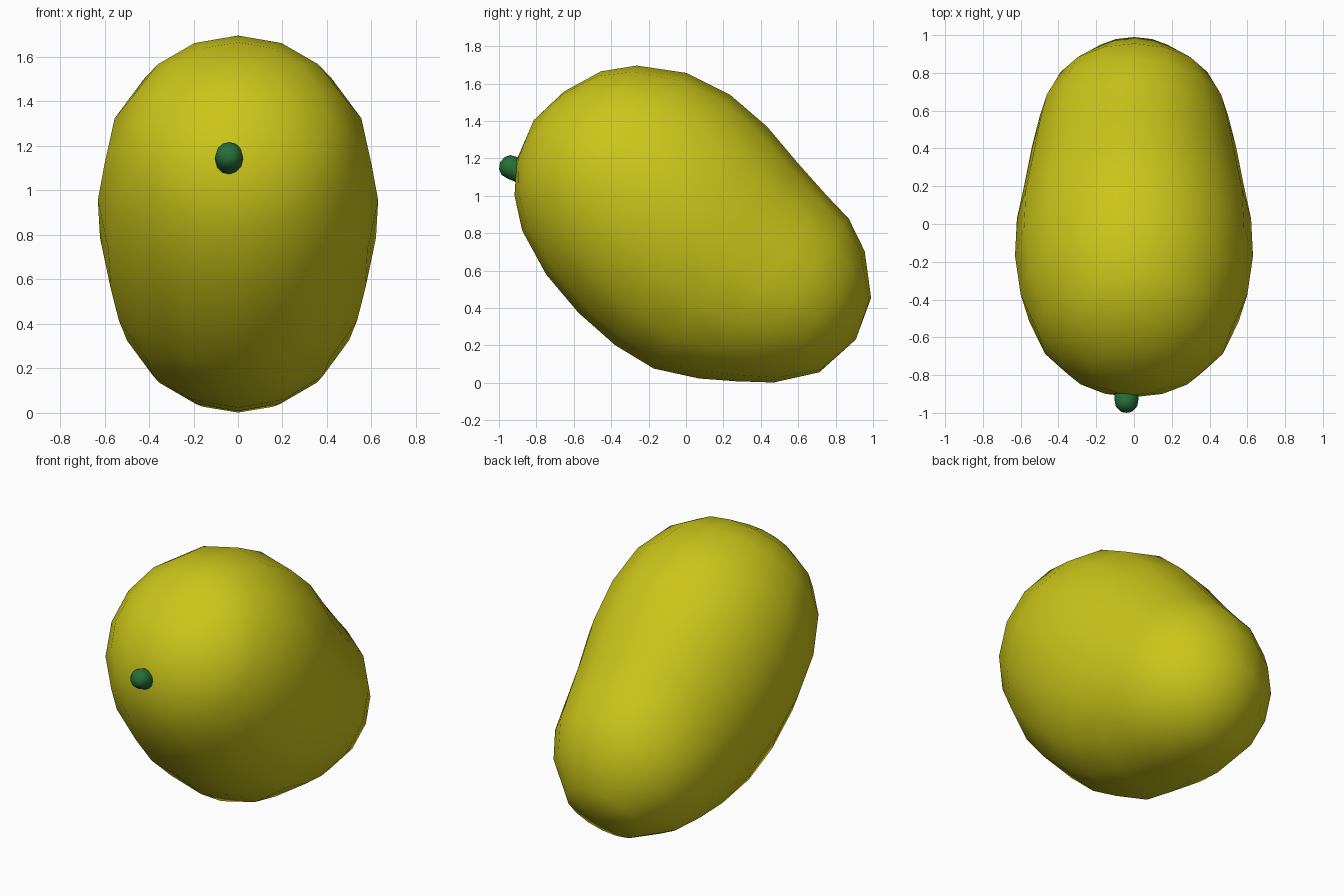
import bpy, bmesh, math
from mathutils import Vector

if "Cube" in bpy.data.objects:
    bpy.data.objects.remove(bpy.data.objects["Cube"])


def material(name, color):
    m = bpy.data.materials.new(name)
    m.diffuse_color = color
    m.use_nodes = True
    m.node_tree.nodes["Principled BSDF"].inputs["Base Color"].default_value = m.diffuse_color
    return m


def finish(bm, name, mat, angle):
    bmesh.ops.recalc_face_normals(bm, faces=bm.faces)
    me = bpy.data.meshes.new(name)
    bm.to_mesh(me)
    bm.free()
    ob = bpy.data.objects.new(name, me)
    bpy.context.collection.objects.link(ob)
    me.materials.append(mat)
    bpy.ops.object.select_all(action='DESELECT')
    ob.select_set(True)
    bpy.context.view_layer.objects.active = ob
    bpy.ops.object.shade_smooth_by_angle(angle=math.radians(angle))
    return ob


def loft(bm, rings, start, end):
    """Skin closed rings of points and close both ends on a pole."""
    loops = [[bm.verts.new(p) for p in r] for r in rings]
    n = len(loops[0])
    for a, b in zip(loops, loops[1:]):
        for i in range(n):
            j = (i + 1) % n
            bm.faces.new((a[i], a[j], b[j], b[i]))
    for pole, loop in ((bm.verts.new(start), loops[0]), (bm.verts.new(end), loops[-1])):
        for i in range(n):
            bm.faces.new((pole, loop[i], loop[(i + 1) % n]))


# Fruit body: lopsided rings along a tilted axis
axis = Vector((0, 0.82, -0.57))
up = Vector((0, 0.57, 0.82))
origin = Vector((0, 0, 0.85))
SIDES = 16

# position along axis, top, bottom, half width
sections = [
    (-0.94, 0.21, -0.235, 0.23),
    (-0.84, 0.41, -0.40, 0.40),
    (-0.70, 0.545, -0.53, 0.51),
    (-0.46, 0.664, -0.65, 0.60),
    (-0.20, 0.702, -0.72, 0.63),
    (0.06, 0.675, -0.75, 0.62),
    (0.30, 0.61, -0.735, 0.58),
    (0.53, 0.555, -0.64, 0.54),
    (0.70, 0.52, -0.54, 0.50),
    (0.87, 0.425, -0.43, 0.42),
    (1.04, 0.24, -0.245, 0.25),
]


def ring(t, top, bottom, w):
    mid, half = (top + bottom) / 2, (top - bottom) / 2
    pts = []
    for i in range(SIDES):
        a = 2 * math.pi * i / SIDES
        pts.append(origin + axis * t + up * (mid + half * math.cos(a))
                   + Vector((w * math.sin(a), 0, 0)))
    return pts


bm = bmesh.new()
loft(bm, [ring(*s) for s in sections],
     origin + axis * -0.986 - up * 0.01, origin + axis * 1.1 + up * 0.01)
finish(bm, "fruit_body", material("fruit_yellow", (0.60, 0.56, 0.01, 1)), 40)

# Stem: short round-ended peg
direction = Vector((0, -0.91, 0.41))
side = Vector((1, 0, 0))
stem_up = direction.cross(side)
base = Vector((-0.04, -0.83, 1.105))
profile = [(0, 0.06), (0.11, 0.063), (0.145, 0.058), (0.17, 0.036)]
rings = [[base + direction * d + (side * math.cos(k * math.pi / 6)
          + stem_up * math.sin(k * math.pi / 6)) * r for k in range(12)]
         for d, r in profile]
bm = bmesh.new()
loft(bm, rings, base, base + direction * 0.18)
finish(bm, "stem", material("stem_green", (0.02, 0.16, 0.04, 1)), 50)
